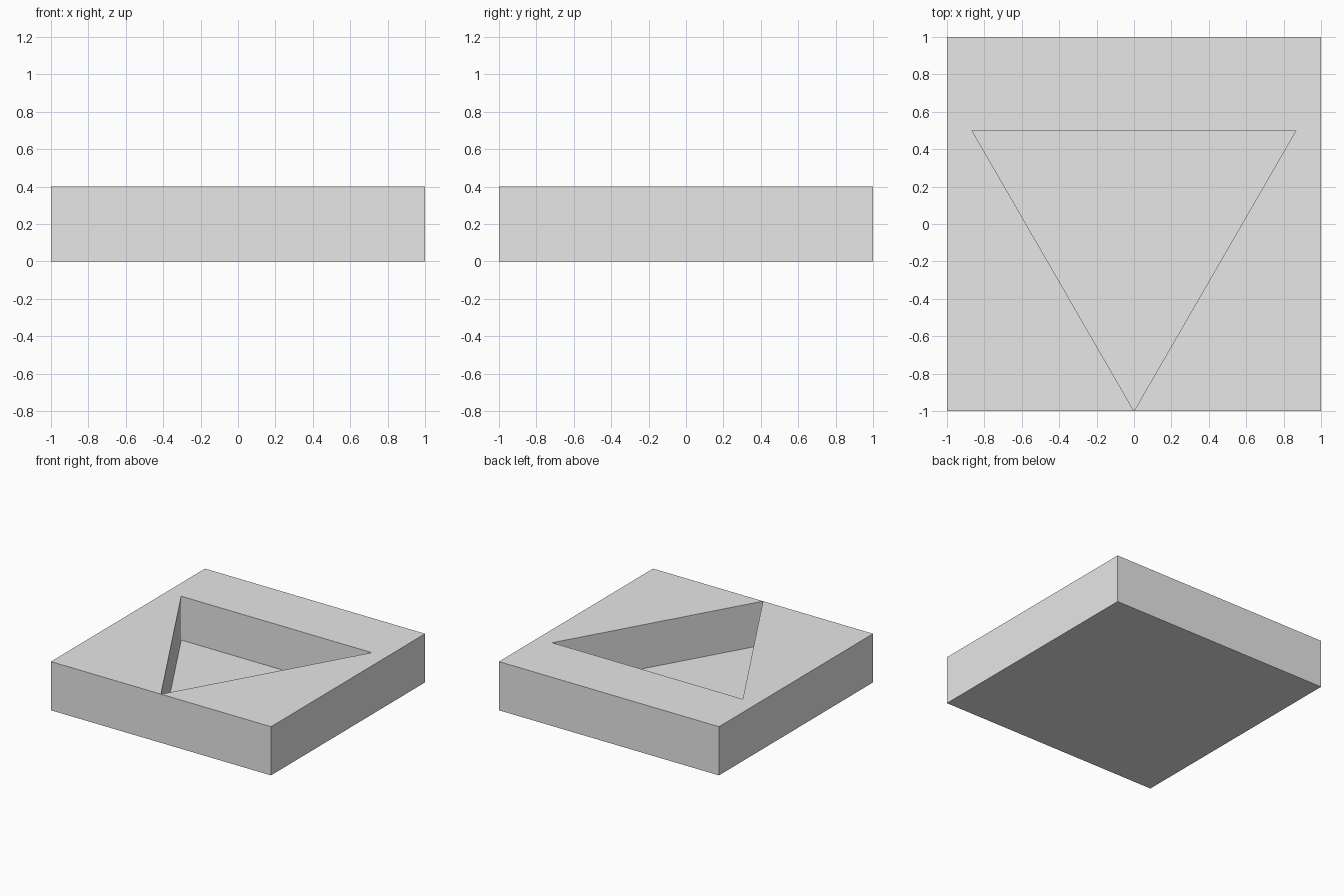
import bpy
import bmesh
from math import cos, sin, pi

cube = bpy.data.objects.get("Cube")
if cube:
    bpy.data.objects.remove(cube, do_unlink=True)

HEIGHT, FLOOR = 0.4, 0.04

# Single grey material
grey = bpy.data.materials.new("light_grey")
grey.use_nodes = True
colour = (0.8, 0.8, 0.8, 1)
grey.diffuse_color = colour
grey.node_tree.nodes["Principled BSDF"].inputs["Base Color"].default_value = colour

bm = bmesh.new()


def ring(points, z):
    return [bm.verts.new((x, y, z)) for x, y in points]


# Square outline, and a triangle whose tip meets the front edge
square = [(1, -1), (1, 1), (-1, 1), (-1, -1)]
angles = [-pi / 2 + i * 2 * pi / 3 for i in range(3)]
triangle = [(cos(a), sin(a)) for a in angles]

base = ring(square, 0)
rim = ring(square, HEIGHT)
mouth = ring(triangle, HEIGHT)
floor = ring(triangle, FLOOR)
tip, right, left = mouth

# Underside and outer sides; the front side includes the pocket tip
bm.faces.new(base[::-1])
for i in range(3):
    bm.faces.new((base[i], base[i + 1], rim[i + 1], rim[i]))
bm.faces.new((base[3], base[0], rim[0], tip, rim[3]))

# Top surface around the pocket
bm.faces.new((tip, rim[0], rim[1], right))
bm.faces.new((right, rim[1], rim[2], left))
bm.faces.new((left, rim[2], rim[3], tip))

# Pocket walls and floor
for i in range(3):
    j = (i + 1) % 3
    bm.faces.new((mouth[i], mouth[j], floor[j], floor[i]))
bm.faces.new(floor)

bm.normal_update()
mesh = bpy.data.meshes.new("block_with_triangular_pocket")
bm.to_mesh(mesh)
bm.free()
mesh.materials.append(grey)
block = bpy.data.objects.new("block_with_triangular_pocket", mesh)
bpy.context.collection.objects.link(block)
